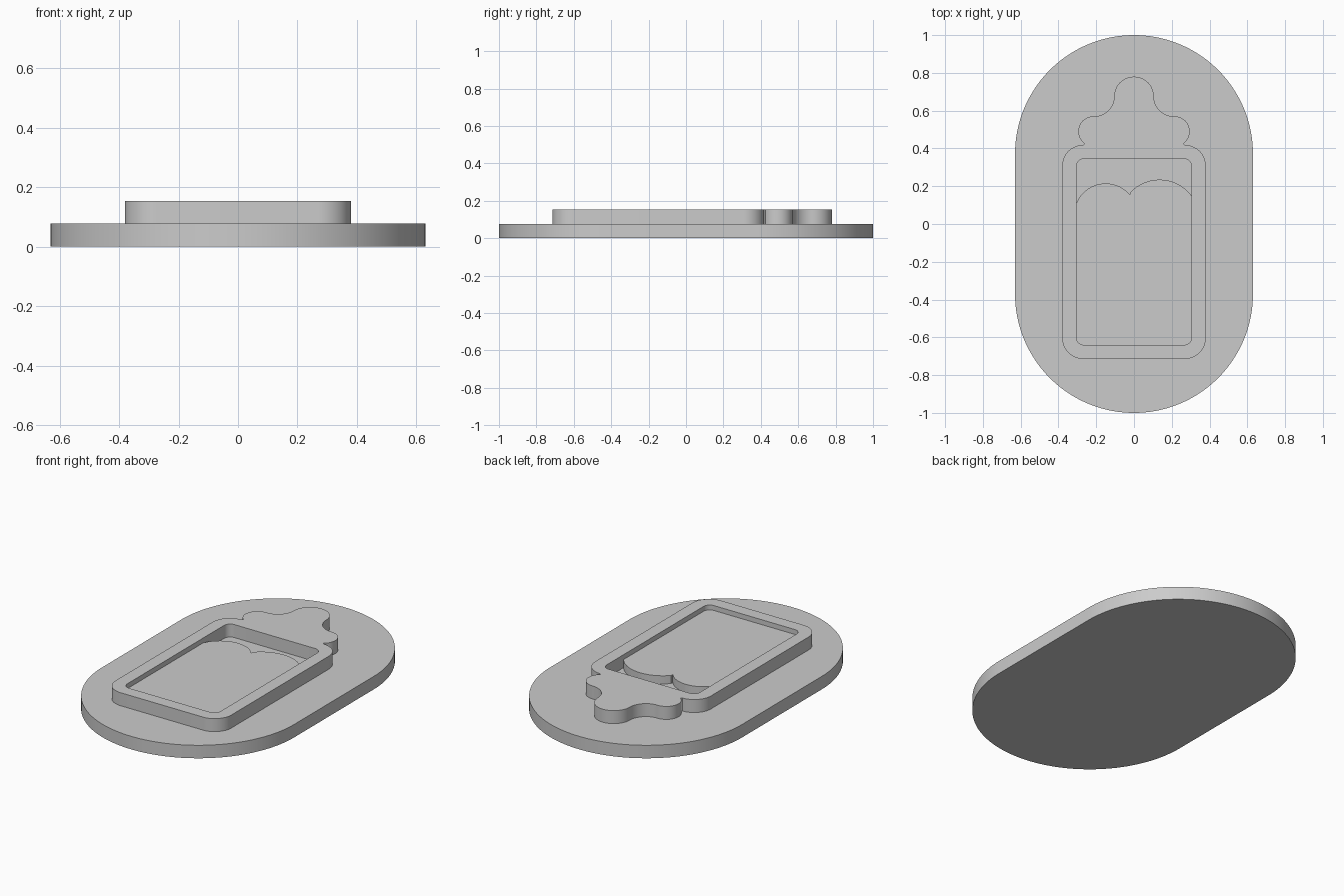
import bpy, bmesh
from math import sin, cos, radians

cube = bpy.data.objects.get("Cube")
if cube:
    bpy.data.objects.remove(cube, do_unlink=True)

grey = bpy.data.materials.new("plain grey")
grey.use_nodes = True
colour = (0.6, 0.6, 0.6, 1)
grey.diffuse_color = colour
grey.node_tree.nodes["Principled BSDF"].inputs["Base Color"].default_value = colour


def arc(cx, cy, r, start, end, steps=16):
    angles = [radians(start + (end - start) * i / steps) for i in range(steps + 1)]
    return [(cx + r * cos(a), cy + r * sin(a)) for a in angles]


def mirrored(half):
    """Close a right-hand outline, given bottom to top, with its mirror image."""
    return half + [(-x, y) for x, y in reversed(half)]


def rounded_rect(half_width, bottom, top, r):
    x = half_width - r
    return mirrored(arc(x, bottom + r, r, -90, 0) + arc(x, top - r, r, 0, 90))


def slab(name, outlines, z0, z1):
    """Extrude an outline, with further outlines as holes, from z0 to z1."""
    bm = bmesh.new()
    for outline in outlines:
        verts = [bm.verts.new((x, y, z0)) for x, y in outline]
        for i, v in enumerate(verts):
            bm.edges.new((verts[i - 1], v))
    bmesh.ops.remove_doubles(bm, verts=bm.verts[:], dist=0.0005)
    bmesh.ops.triangle_fill(bm, edges=bm.edges[:], use_beauty=True)
    extruded = bmesh.ops.extrude_face_region(bm, geom=bm.faces[:], use_keep_orig=True)
    top = [g for g in extruded["geom"] if isinstance(g, bmesh.types.BMVert)]
    bmesh.ops.translate(bm, verts=top, vec=(0, 0, z1 - z0))
    bmesh.ops.recalc_face_normals(bm, faces=bm.faces[:])
    mesh = bpy.data.meshes.new(name)
    bm.to_mesh(mesh)
    bm.free()
    mesh.materials.append(grey)
    obj = bpy.data.objects.new(name, mesh)
    bpy.context.collection.objects.link(obj)
    bpy.ops.object.select_all(action="DESELECT")
    obj.select_set(True)
    bpy.context.view_layer.objects.active = obj
    bpy.ops.object.shade_smooth_by_angle(angle=radians(30))
    return obj


BASE_TOP, RIM_TOP, MILK_TOP = 0.077, 0.154, 0.125
SUNK = BASE_TOP - 0.01

# Oval base plate
base = mirrored(arc(0, -0.37, 0.63, -90, 0, 40) + arc(0, 0.37, 0.63, 0, 90, 40))
slab("base_plate", [base], 0, BASE_TOP)

# Bottle body, cap and teat in one outline, with the window cut through
bottle = mirrored(
    arc(0.27, -0.604, 0.11, -90, 0)
    + arc(0.27, 0.308, 0.11, 0, 90)
    + arc(0.215, 0.49, 0.08, -54, 90)
    + arc(0.21, 0.675, 0.105, 270, 180)
    + arc(0, 0.675, 0.105, 0, 90)
)
window = rounded_rect(0.305, -0.64, 0.345, 0.04)
slab("bottle_rim", [bottle, window], SUNK, RIM_TOP)

# Milk with a two-wave surface, its sides tucked into the rim
milk = [(-0.315, -0.65), (0.315, -0.65)]
milk += arc(0.135, 0.023, 0.212, 32, 137)
milk += arc(-0.15, 0.048, 0.167, 39, 164)
slab("milk", [milk], SUNK, MILK_TOP)
